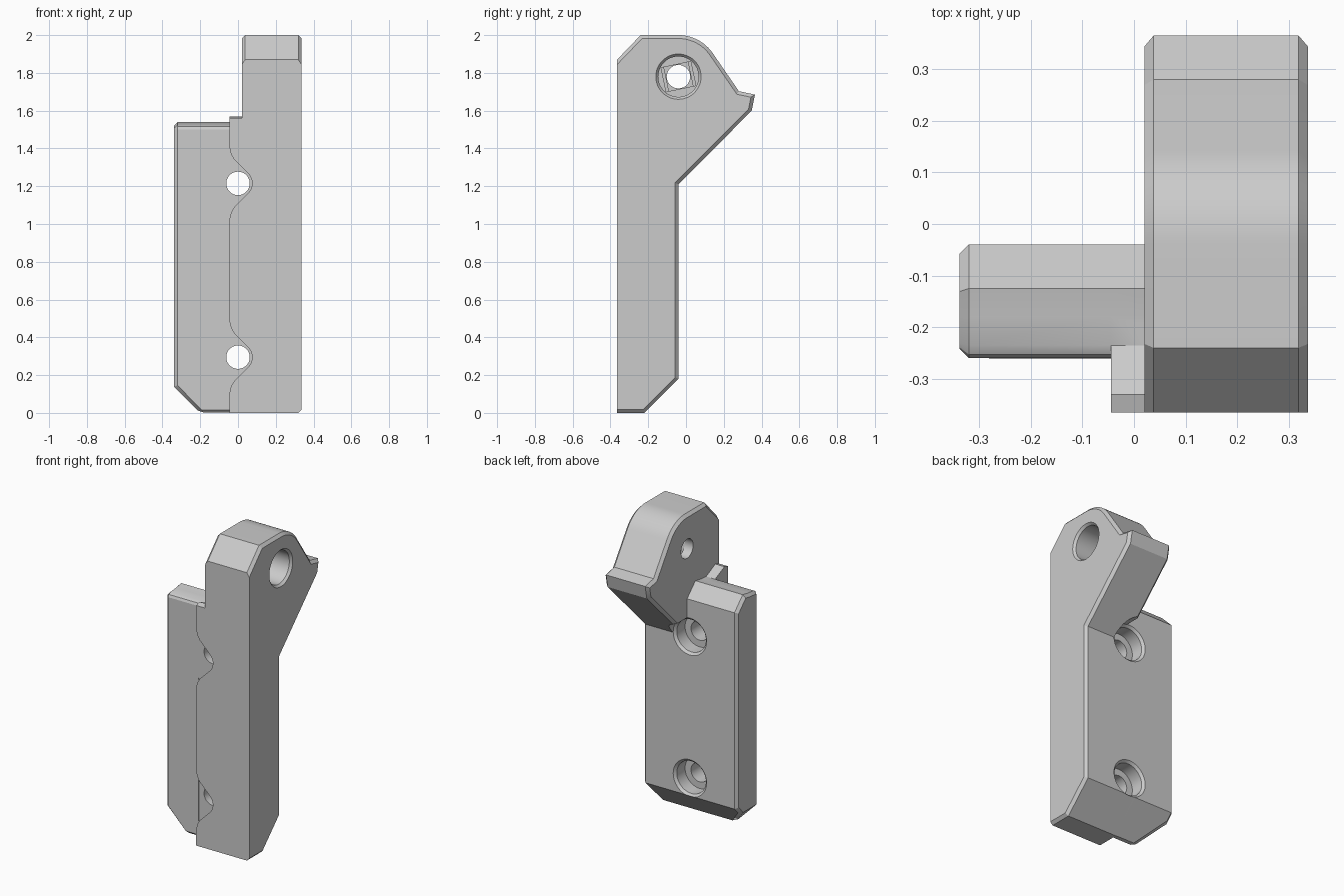
import bpy, bmesh, math
from mathutils import Matrix, Vector

if "Cube" in bpy.data.objects:
    bpy.data.objects.remove(bpy.data.objects["Cube"])

grey = bpy.data.materials.new("plain grey")
grey.use_nodes = True
grey.diffuse_color = (0.6, 0.6, 0.6, 1)
grey.node_tree.nodes["Principled BSDF"].inputs["Base Color"].default_value = (0.6, 0.6, 0.6, 1)


def finish(name, bm):
    bmesh.ops.recalc_face_normals(bm, faces=bm.faces)
    me = bpy.data.meshes.new(name)
    bm.to_mesh(me)
    bm.free()
    me.materials.append(grey)
    ob = bpy.data.objects.new(name, me)
    bpy.context.collection.objects.link(ob)
    return ob


def prism(pts, axis, a, b):
    """Extrude a (y, z) outline along x, or an (x, z) outline along y."""
    bm = bmesh.new()
    place = (lambda p, t: (t, p[0], p[1])) if axis == "x" else (lambda p, t: (p[0], t, p[1]))
    rings = [[bm.verts.new(place(p, t)) for p in pts] for t in (a, b)]
    n = len(pts)
    for i in range(n):
        j = (i + 1) % n
        bm.faces.new((rings[0][i], rings[0][j], rings[1][j], rings[1][i]))
    bm.faces.new(rings[0])
    bm.faces.new(rings[1])
    bmesh.ops.recalc_face_normals(bm, faces=bm.faces)
    return bm


def chamfer(bm, edges, size):
    bmesh.ops.bevel(bm, geom=edges, offset=size, segments=1, profile=0.5, affect="EDGES")


def lathe_cutter(name, steps, matrix, seg=48):
    """Stepped round cutter: steps are (radius, height) along local z."""
    bm = bmesh.new()
    rings = [[bm.verts.new((r * math.cos(2 * math.pi * k / seg),
                            r * math.sin(2 * math.pi * k / seg), h)) for k in range(seg)]
             for r, h in steps]
    for lo, hi in zip(rings, rings[1:]):
        for k in range(seg):
            m = (k + 1) % seg
            bm.faces.new((lo[k], lo[m], hi[m], hi[k]))
    bm.faces.new(rings[0])
    bm.faces.new(rings[-1])
    bm.transform(matrix)
    return finish(name, bm)


def combine(target, other, operation):
    mod = target.modifiers.new(operation.lower(), "BOOLEAN")
    mod.operation = operation
    mod.solver = "EXACT"
    mod.object = other
    bpy.context.view_layer.objects.active = target
    bpy.ops.object.modifier_apply(modifier=mod.name)
    bpy.data.objects.remove(other)


# Thick arm with the angled head, rounded over the pivot bore
PIVOT = (-0.04, 1.78)
arc = [(PIVOT[0] + 0.22 * math.sin(t), PIVOT[1] + 0.22 * math.cos(t))
       for t in (math.radians(55.7) * i / 12 for i in range(13))]
outline = [(-0.365, 0), (-0.365, 1.87), (-0.24, 2.0)] + arc + [
    (0.28, 1.703), (0.365, 1.685), (0.348, 1.60), (-0.04, 1.21), (-0.04, 0.18), (-0.22, 0)]
bm = prism(outline, "x", 0.02, 0.337)
rim = [e for e in bm.edges
       if abs(e.verts[0].co.x - e.verts[1].co.x) < 1e-5
       and not all(v.co.y < -0.36 for v in e.verts)]
chamfer(bm, rim, 0.018)
body = finish("bracket_body", bm)

# Raised front step beside the arm
step = [(-0.365, 0), (-0.365, 1.56), (-0.33, 1.57), (-0.235, 1.525), (-0.18, 1.53),
        (-0.125, 1.54), (-0.04, 1.455), (-0.04, 0.18), (-0.22, 0)]
step_ob = finish("front_step", prism(step, "x", -0.045, 0.1))

# Thin side plate with a cut lower corner and chamfered outer end
plate = [(-0.26, 0.015), (-0.26, 1.50), (-0.253, 1.515), (-0.235, 1.525), (-0.18, 1.53),
         (-0.125, 1.54), (-0.04, 1.455), (-0.04, 0.18), (-0.22, 0), (-0.245, 0)]
bm = prism(plate, "x", -0.338, 0.1)
cut = bmesh.ops.bisect_plane(bm, geom=bm.verts[:] + bm.edges[:] + bm.faces[:],
                             plane_co=(-0.2, 0, 0), plane_no=(-1, 0, -1), clear_outer=True)
bmesh.ops.holes_fill(bm, edges=[e for e in cut["geom_cut"] if isinstance(e, bmesh.types.BMEdge)])
bmesh.ops.recalc_face_normals(bm, faces=bm.faces)
bm.normal_update()
rim = [e for e in bm.edges if sum(f.normal.x < -0.5 for f in e.link_faces) == 1]
chamfer(bm, rim, 0.018)
plate_ob = finish("side_plate", bm)

combine(body, step_ob, "UNION")
combine(body, plate_ob, "UNION")

# Screw holes: curved front relief, through hole, and wide rear counterbore
flank = [(-0.1, 0.19), (-0.045, 0.19), (-0.037, 0.155), (-0.02, 0.126)]
for z in (0.295, 1.215):
    nose = [(0.075 * math.cos(a), 0.075 * math.sin(a))
            for a in (math.radians(45 - 90 * i / 12) for i in range(13))]
    pts = flank + nose + [(x, -h) for x, h in reversed(flank)]
    relief = finish("relief_cutter", prism([(x, z + h) for x, h in pts], "y", -0.5, -0.26))
    combine(body, relief, "DIFFERENCE")
    along_y = Matrix.Translation((0, 0, z)) @ Matrix.Rotation(-math.pi / 2, 4, "X")
    hole = lathe_cutter("screw_cutter", [(0.062, -0.5), (0.062, -0.14), (0.105, -0.14),
                                         (0.105, -0.055), (0.12, -0.04), (0.12, 0.5)], along_y)
    combine(body, hole, "DIFFERENCE")

# Pivot bore through the head
along_x = Matrix.Translation((0, *PIVOT)) @ Matrix.Rotation(math.pi / 2, 4, "Y")
bore = lathe_cutter("pivot_cutter", [(0.062, -0.2), (0.062, 0.12), (0.107, 0.12),
                                     (0.107, 0.322), (0.12, 0.337), (0.12, 0.5)], along_x)
combine(body, bore, "DIFFERENCE")

# Slot and square steps at the bottom of the bore
turn = Matrix.Rotation(math.radians(12), 4, "X")
for half_y, half_z, depth in ((0.08, 0.065, 0.1), (0.065, 0.065, 0.08)):
    bm = bmesh.new()
    bmesh.ops.create_cube(bm, size=2)
    bm.transform(Matrix.Translation((0.5 * (depth + 0.2), *PIVOT)) @ turn
                 @ Matrix.Diagonal((0.5 * (0.2 - depth), half_y, half_z, 1)))
    combine(body, finish("bore_step_cutter", bm), "DIFFERENCE")

# Smooth the round surfaces, keep the chamfers crisp
bpy.ops.object.select_all(action="DESELECT")
body.select_set(True)
bpy.context.view_layer.objects.active = body
bpy.ops.object.shade_smooth_by_angle(angle=math.radians(25))
